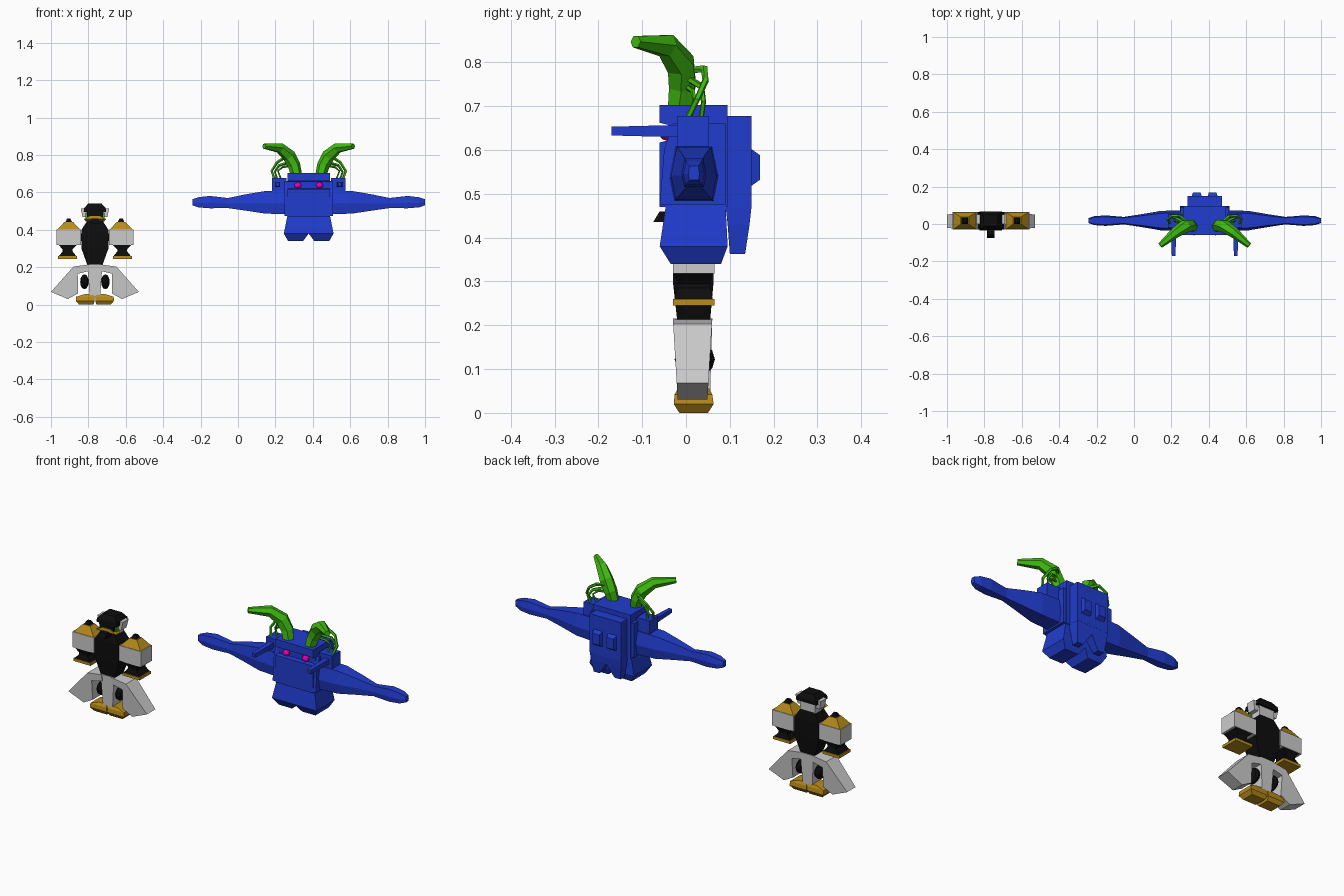
import bpy, bmesh, math
from mathutils import Vector

ROBOT, BEAST = -0.765, 0.378   # centre lines of the two figures


def mat(name, rgb):
    m = bpy.data.materials.new(name)
    m.diffuse_color = (*rgb, 1)
    return m


BLUE = mat("blue", (0.015, 0.045, 0.62))
GREEN = mat("green", (0.05, 0.5, 0.005))
GOLD = mat("gold", (0.48, 0.26, 0.01))
PINK = mat("magenta", (0.8, 0.0, 0.5))
BLACK = mat("black", (0.004, 0.004, 0.004))


def finish(name, bm, cx, material, mirror):
    bmesh.ops.recalc_face_normals(bm, faces=bm.faces)
    me = bpy.data.meshes.new(name)
    bm.to_mesh(me)
    bm.free()
    ob = bpy.data.objects.new(name, me)
    ob.location.x = cx
    bpy.context.collection.objects.link(ob)
    if material:
        me.materials.append(material)
    if mirror:
        ob.modifiers.new("mirror", 'MIRROR')
    return ob


def loft(name, rings, cx, material=None, mirror=False):
    """Skin a list of equal-sized point rings and cap both ends."""
    bm = bmesh.new()
    vs = [[bm.verts.new(p) for p in r] for r in rings]
    n = len(vs[0])
    for a, b in zip(vs, vs[1:]):
        for i in range(n):
            bm.faces.new((a[i], a[(i + 1) % n], b[(i + 1) % n], b[i]))
    bm.faces.new(vs[0])
    bm.faces.new(vs[-1])
    return finish(name, bm, cx, material, mirror)


def stack(name, levels, cx, material=None, mirror=False):
    """Rectangles (z, x0, x1, y0, y1) stacked upward."""
    rings = [[(a, c, z), (b, c, z), (b, d, z), (a, d, z)] for z, a, b, c, d in levels]
    return loft(name, rings, cx, material, mirror)


def box(name, x0, x1, y0, y1, z0, z1, cx, material=None, mirror=False):
    return stack(name, [(z0, x0, x1, y0, y1), (z1, x0, x1, y0, y1)], cx, material, mirror)


def tube(name, path, sides, cx, material, mirror=True):
    """Tapered faceted tube through (x, y, z, radius) points."""
    pts = [Vector(p[:3]) for p in path]
    rings = []
    for i, p in enumerate(path):
        d = (pts[min(i + 1, len(pts) - 1)] - pts[max(i - 1, 0)]).normalized()
        u = d.cross(Vector((0.6, 0.8, 0))).normalized()
        v = d.cross(u)
        angs = [2 * math.pi * (k + 0.5) / sides for k in range(sides)]
        rings.append([pts[i] + p[3] * (u * math.cos(a) + v * math.sin(a)) for a in angs])
    return loft(name, rings, cx, material, mirror)


def ball(name, centre, radii, cx, material):
    bm = bmesh.new()
    bmesh.ops.create_uvsphere(bm, u_segments=10, v_segments=6, radius=1)
    bmesh.ops.scale(bm, vec=radii, verts=bm.verts)
    bmesh.ops.translate(bm, vec=centre, verts=bm.verts)
    return finish(name, bm, cx, material, True)


# ---- Blue creature ----
# body with recessed visor slot
stack("creature_body", [(0.47, -.113, .113, -.06, .095), (0.617, -.113, .113, -.06, .095),
                        (0.622, -.113, .113, -.04, .095), (0.657, -.113, .113, -.04, .095),
                        (0.662, -.113, .113, -.06, .095), (0.703, -.113, .113, -.06, .095)],
      BEAST, BLUE)
ball("creature_eye", (.058, -.043, .638), (.02, .018, .017), BEAST, PINK)
stack("side_panel", [(.475, .1, .129, -.06, .09), (.60, .1, .129, -.05, .09),
                     (.66, .1, .129, -.03, .09)], BEAST, BLUE, True)
# stubby legs with a V gap
stack("creature_leg", [(.34, .03, .11, -.035, .08), (.38, 0, .133, -.06, .095),
                       (.48, 0, .113, -.045, .09)], BEAST, BLUE, True)
# back pack, vents and tail prongs
box("back_pack", -.093, .093, .09, .15, .47, .678, BEAST, BLUE)
loft("back_vent", [[(.015, .145, .515), (.07, .145, .515), (.07, .145, .605), (.015, .145, .605)],
                   [(.022, .169, .532), (.063, .169, .532), (.063, .169, .588), (.022, .169, .588)]],
     BEAST, BLUE, True)
stack("tail_prong", [(.363, .045, .08, .1, .135), (.43, 0, .09, .095, .145),
                     (.475, 0, .093, .09, .15)], BEAST, BLUE, True)
# shoulder blocks with guns
box("shoulder_block", .12, .197, -.02, .053, .60, .678, BEAST, BLUE, True)
loft("shoulder_gun", [[(.166 - w, y, .643 - w), (.166 + w, y, .643 - w),
                       (.166 + w, y, .643 + w), (.166 - w, y, .643 + w)]
                      for y, w in ((-.015, .014), (-.17, .010))], BEAST, BLUE, True)
# wings: six-sided sections (x, z centre, half height, half depth)
HEX = ((-.75, 1), (.75, 1), (1, -.1), (.8, -1), (-.8, -1), (-1, -.1))
wing = [(.10, .545, .063, .056), (.235, .547, .06, .052), (.34, .546, .043, .034),
        (.432, .543, .027, .02), (.529, .548, .033, .028), (.59, .547, .027, .024),
        (.622, .547, .016, .013)]
loft("wing", [[(x, .018 + d * a, z + h * b) for a, b in HEX] for x, z, h, d in wing],
     BEAST, BLUE, True)
# horns and whisker branches
tube("horn", [(.066, -.014, .695, .03), (.078, -.008, .745, .034), (.105, -.012, .795, .036),
              (.155, -.045, .838, .029), (.238, -.115, .847, .015)], 6, BEAST, GREEN)
tube("whisker_outer", [(.185, .005, .675, .007), (.198, .025, .715, .007), (.17, .045, .76, .008),
                       (.13, .042, .785, .009), (.085, .0, .78, .009)], 5, BEAST, GREEN)
tube("whisker_middle", [(.17, .035, .675, .006), (.182, .04, .71, .006), (.158, .035, .745, .008),
                        (.09, .0, .765, .008)], 5, BEAST, GREEN)
tube("whisker_inner", [(.15, .01, .675, .005), (.165, .02, .715, .005), (.14, .015, .735, .006),
                       (.085, .0, .745, .007)], 5, BEAST, GREEN)

# ---- Small robot ----
# torso
stack("robot_torso", [(.21, -.04, .04, -.02, .055), (.30, -.072, .072, -.03, .063),
                      (.40, -.072, .072, -.03, .063), (.447, -.042, .042, -.02, .055)], ROBOT, BLACK)
box("shoulder_joint", .04, .09, 0, .04, .34, .38, ROBOT, BLACK, True)
stack("chest_beak", [(.435, -.02, .02, -.075, .0), (.46, -.018, .018, -.06, .0)], ROBOT, BLACK)
# head, helmet, ears, chin
box("head", -.045, .045, -.01, .055, .44, .51, ROBOT)
box("face_mask", -.042, .042, -.03, .0, .465, .51, ROBOT, BLACK)
stack("helmet", [(.495, -.06, .06, -.032, .066), (.515, -.058, .058, -.03, .066),
                 (.54, -.036, .036, -.012, .05)], ROBOT, BLACK)
stack("ear", [(.468, .042, .066, .0, .045), (.515, .045, .076, .0, .05)], ROBOT, None, True)
box("cheek", .035, .05, -.02, .0, .445, .49, ROBOT, GREEN, True)
stack("chin", [(.448, -.05, .05, -.024, .0), (.457, -.06, .06, -.036, .0),
               (.475, -.022, .022, -.034, .0)], ROBOT, GOLD)
# shoulder towers, from roof to hand plate
stack("tower_tip", [(.438, .121, .159, -.001, .037), (.46, .131, .149, .009, .027)],
      ROBOT, BLACK, True)
stack("tower_roof", [(.40, .078, .202, -.028, .063), (.443, .118, .162, -.002, .038)],
      ROBOT, GOLD, True)
box("tower_block", .075, .205, -.03, .065, .318, .402, ROBOT, None, True)
stack("forearm", [(.256, .097, .195, -.028, .062), (.285, .12, .172, -.02, .055),
                  (.295, .12, .172, -.02, .055), (.32, .095, .195, -.028, .062)], ROBOT, BLACK, True)
box("hand_plate", .096, .198, -.03, .065, .245, .26, ROBOT, GOLD, True)
# hips, central leg, outer fins
stack("central_leg", [(.04, -.028, .028, -.02, .055), (.215, -.04, .04, -.025, .06)], ROBOT)
fin = [(.03, .215), (.115, .203), (.235, .068), (.145, .03), (.09, .06), (.092, .165), (.03, .18)]
loft("outer_fin", [[(x, y0 + s * (.215 - z) * .06, z) for x, z in fin]
                   for y0, s in ((-.03, 1), (.06, -1))], ROBOT, None, True)
ball("leg_wheel", (.056, .02, .122), (.024, .046, .04), ROBOT, BLACK)
# feet
stack("foot", [(0, .008, .085, -.015, .05), (.02, .002, .102, -.028, .063),
               (.042, .002, .1, -.026, .06), (.056, .008, .055, -.018, .053)], ROBOT, GOLD, True)
